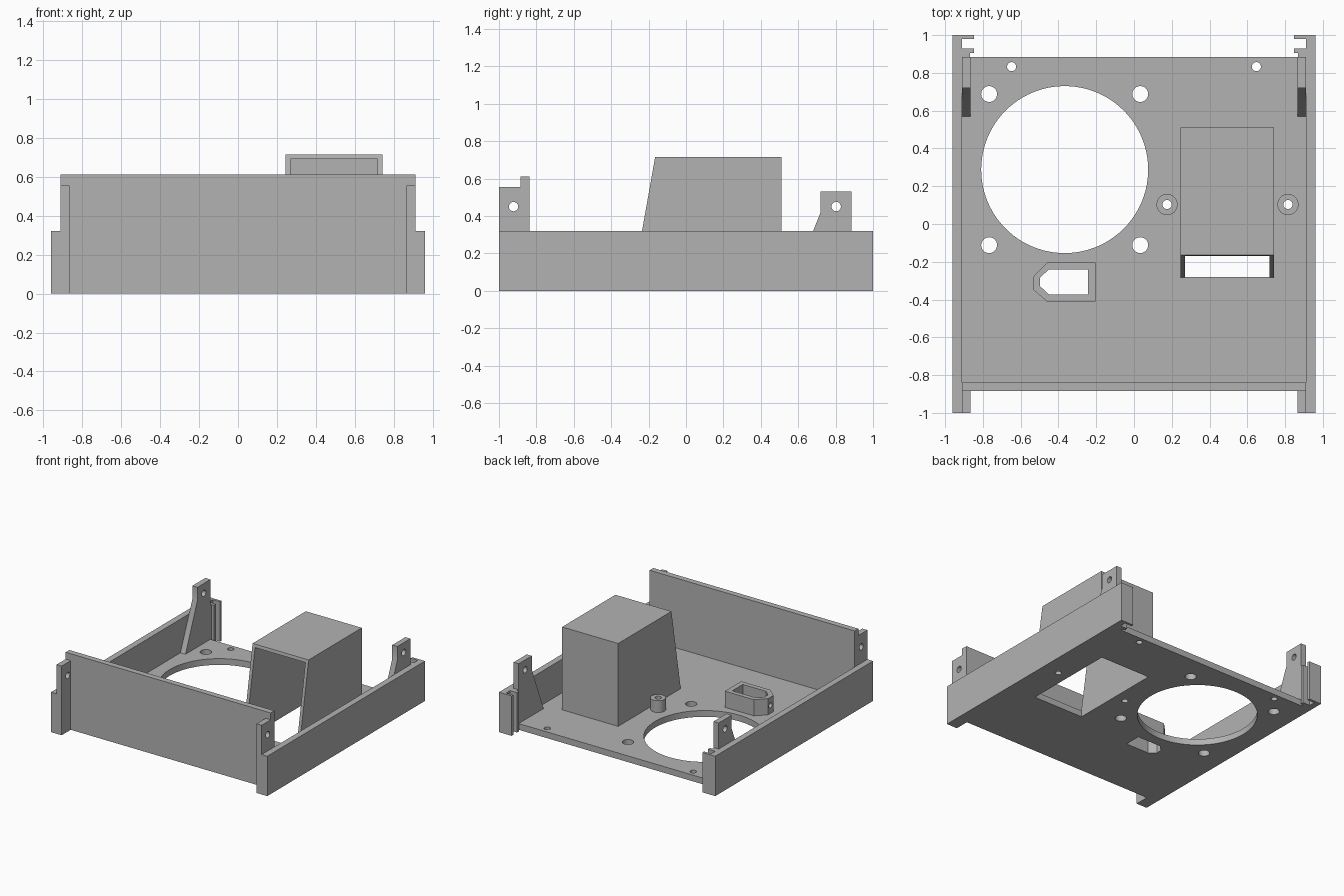
import bpy
import bmesh
from math import cos, sin, pi, radians
from mathutils import Matrix

if "Cube" in bpy.data.objects:
    bpy.data.objects.remove(bpy.data.objects["Cube"], do_unlink=True)

GREY = (0.45, 0.45, 0.45, 1)
plastic = bpy.data.materials.new("grey plastic")
plastic.use_nodes = True
plastic.diffuse_color = GREY
plastic.node_tree.nodes["Principled BSDF"].inputs["Base Color"].default_value = GREY

# Local outline plane to world: "Z" extrudes upward, "X" extrudes sideways (outline in y, z)
AXES = {"Z": Matrix.Identity(4),
        "X": Matrix(((0, 0, 1, 0), (1, 0, 0, 0), (0, 1, 0, 0), (0, 0, 0, 1)))}


def rect(x0, x1, y0, y1):
    return [(x0, y0), (x1, y0), (x1, y1), (x0, y1)]


def circle(x, y, r, n=32):
    return [(x + r * cos(2 * pi * i / n), y + r * sin(2 * pi * i / n)) for i in range(n)]


def plate(name, loops, lo, hi, axis="Z"):
    """Extrude an outline (first loop) with holes (other loops) from lo to hi."""
    curve = bpy.data.curves.new(name, "CURVE")
    curve.dimensions = "2D"
    curve.fill_mode = "BOTH"
    curve.extrude = (hi - lo) / 2
    for loop in loops:
        spline = curve.splines.new("POLY")
        spline.points.add(len(loop) - 1)
        for point, (u, v) in zip(spline.points, loop):
            point.co = (u, v, 0, 1)
        spline.use_cyclic_u = True
    temp = bpy.data.objects.new(name + "_outline", curve)
    bpy.context.collection.objects.link(temp)
    graph = bpy.context.evaluated_depsgraph_get()
    mesh = bpy.data.meshes.new_from_object(temp.evaluated_get(graph))
    bpy.data.objects.remove(temp, do_unlink=True)
    bpy.data.curves.remove(curve)

    bm = bmesh.new()
    bm.from_mesh(mesh)
    bmesh.ops.remove_doubles(bm, verts=bm.verts, dist=1e-5)
    bm.transform(AXES[axis] @ Matrix.Translation((0, 0, (lo + hi) / 2)))
    bmesh.ops.recalc_face_normals(bm, faces=bm.faces)
    bm.to_mesh(mesh)
    bm.free()
    mesh.name = name
    mesh.materials.clear()
    mesh.materials.append(plastic)
    obj = bpy.data.objects.new(name, mesh)
    bpy.context.collection.objects.link(obj)
    return obj


def cut(obj, cutter):
    mod = obj.modifiers.new("cut", "BOOLEAN")
    mod.operation = "DIFFERENCE"
    mod.solver = "EXACT"
    mod.object = cutter
    bpy.context.view_layer.objects.active = obj
    bpy.ops.object.modifier_apply(modifier=mod.name)
    bpy.data.objects.remove(cutter, do_unlink=True)


FLOOR = 0.05
parts = []

# Floor with fan opening, screw holes, duct opening and socket opening
fan_x, fan_y, pitch = -0.367, 0.288, 0.4
bosses = [(0.175, 0.103), (0.815, 0.103)]
socket_hole = [(-0.497, -0.283), (-0.45, -0.24), (-0.243, -0.24),
               (-0.243, -0.373), (-0.45, -0.373), (-0.497, -0.33)]
holes = [circle(fan_x, fan_y, 0.442, 96), rect(0.27, 0.717, -0.28, 0.485), socket_hole]
holes += [circle(fan_x + i * pitch, fan_y + j * pitch, 0.042) for i in (-1, 1) for j in (-1, 1)]
holes += [circle(s * 0.648, 0.833, 0.024) for s in (-1, 1)]
holes += [circle(x, y, 0.024) for x, y in bosses]
parts.append(plate("floor", [rect(-0.91, 0.91, -0.885, 0.885)] + holes, 0, FLOOR))

# Front panel
parts.append(plate("front_panel", [rect(-0.91, 0.91, -0.885, -0.838)], 0, 0.61))

# Side walls with rear slots, front tabs and rear brackets, on both sides
wall = [(0.96, -1), (0.96, 1), (0.847, 1), (0.847, 0.98), (0.91, 0.98), (0.91, 0.93),
        (0.847, 0.93), (0.847, 0.905), (0.867, 0.905), (0.867, 0.885), (0.91, 0.885), (0.91, -1)]
bracket = [(0.57, FLOOR), (0.885, FLOOR), (0.885, 0.53), (0.72, 0.53), (0.72, 0.42)]
for side, s in (("left", 1), ("right", -1)):
    lo, hi = sorted((s * 0.865, s * 0.91))
    parts.append(plate(side + "_wall", [[(s * x, y) for x, y in wall]], 0, 0.32))
    parts.append(plate(side + "_front_tab",
                       [rect(-1, -0.885, 0, 0.555), circle(-0.922, 0.45, 0.025)], lo, hi, "X"))
    parts.append(plate(side + "_rear_bracket",
                       [bracket, circle(0.803, 0.45, 0.025)], lo, hi, "X"))

# Air duct, open at the sloped front and underneath
duct = plate("air_duct", [[(-0.283, FLOOR), (0.51, FLOOR), (0.51, 0.715), (-0.165, 0.715)]],
             0.245, 0.742, "X")
cut(duct, plate("duct_cutter", [rect(-0.6, 0.485, -0.1, 0.69)], 0.27, 0.717, "X"))
parts.append(duct)

# Screw bosses
for i, (x, y) in enumerate(bosses):
    parts.append(plate(f"screw_boss_{i + 1}", [circle(x, y, 0.056), circle(x, y, 0.024)],
                       FLOOR, 0.145))

# Socket collar with a small side hole
collar = plate("socket_collar", [[(-0.534, -0.28), (-0.46, -0.204), (-0.203, -0.204),
                                  (-0.203, -0.411), (-0.46, -0.411), (-0.534, -0.347)],
                                 socket_hole], FLOOR, 0.18)
cut(collar, plate("socket_cutter", [circle(-0.31, 0.115, 0.02, 24)], -0.6, -0.47, "X"))
parts.append(collar)

# Smooth the round holes, keep edges sharp
bpy.ops.object.select_all(action="DESELECT")
for obj in parts:
    obj.select_set(True)
bpy.context.view_layer.objects.active = parts[0]
bpy.ops.object.shade_smooth_by_angle(angle=radians(30))
